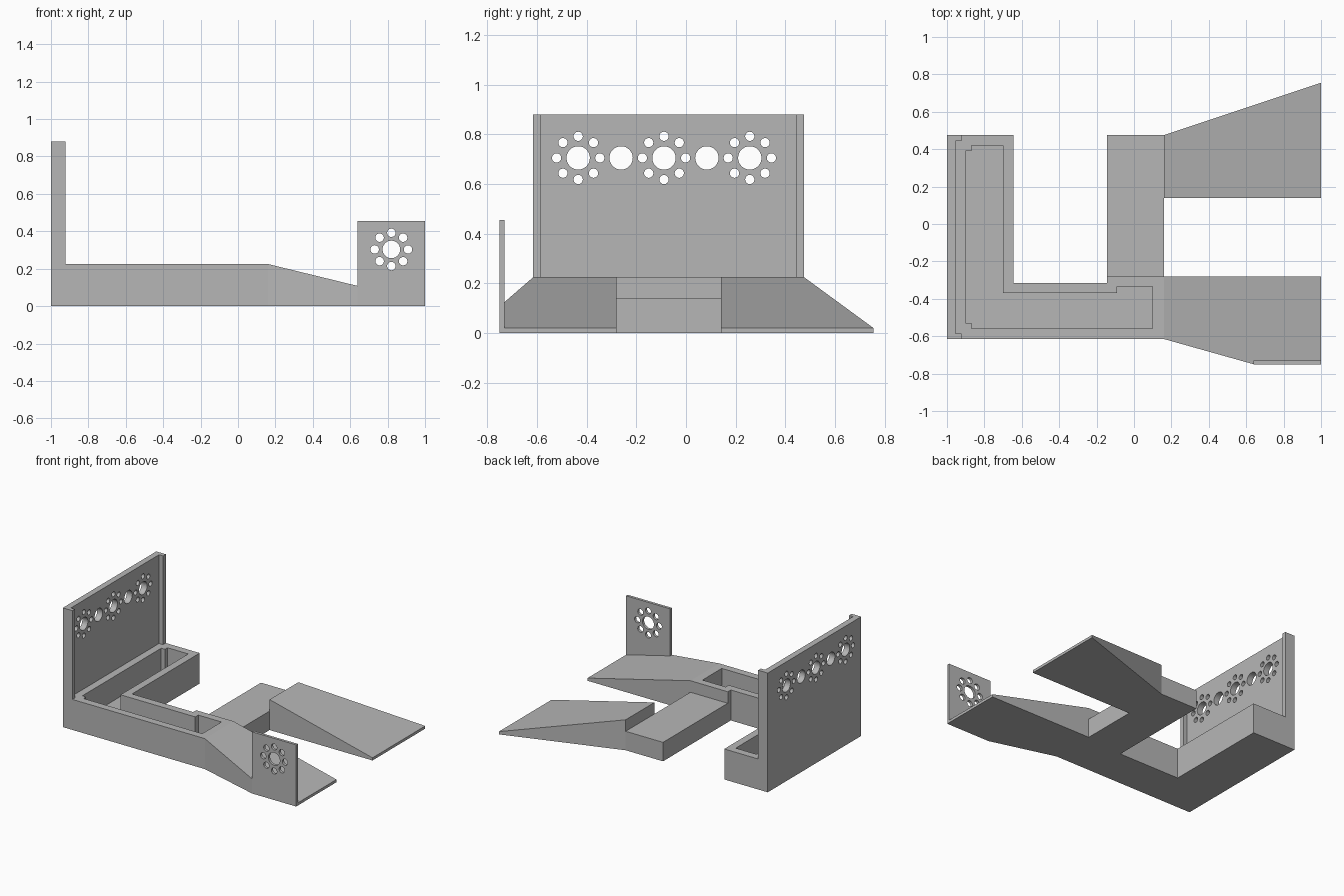
import bpy, bmesh, math
from mathutils import Matrix

cube = bpy.data.objects.get("Cube")
if cube:
    bpy.data.objects.remove(cube, do_unlink=True)

grey = bpy.data.materials.new("plain grey")
grey.use_nodes = True
grey.diffuse_color = (0.47, 0.47, 0.47, 1)
grey.node_tree.nodes["Principled BSDF"].inputs["Base Color"].default_value = grey.diffuse_color


def make_object(name, bm):
    bmesh.ops.recalc_face_normals(bm, faces=bm.faces)
    mesh = bpy.data.meshes.new(name)
    bm.to_mesh(mesh)
    bm.free()
    mesh.materials.append(grey)
    obj = bpy.data.objects.new(name, mesh)
    bpy.context.collection.objects.link(obj)
    return obj


def prism(name, outline, bottom, top):
    """Extrude a plan outline; top is a height or a function of x."""
    height = top if callable(top) else lambda x: top
    bm = bmesh.new()
    base = bm.faces.new([bm.verts.new((x, y, bottom)) for x, y in outline])
    lid = bmesh.ops.extrude_face_region(bm, geom=[base], use_keep_orig=True)["geom"]
    for v in lid:
        if isinstance(v, bmesh.types.BMVert):
            v.co.z = height(v.co.x)
    return make_object(name, bm)


def rect(x0, x1, y0, y1):
    return [(x0, y0), (x1, y0), (x1, y1), (x0, y1)]


def cut(obj, cutter):
    """Subtract the cutter from the object, then discard the cutter."""
    mod = obj.modifiers.new("cut", "BOOLEAN")
    mod.object = cutter
    mod.solver = "EXACT"
    cutter.hide_render = True
    bpy.context.view_layer.update()
    graph = bpy.context.evaluated_depsgraph_get()
    result = bpy.data.meshes.new_from_object(obj.evaluated_get(graph))
    obj.modifiers.clear()
    obj.data = result
    bpy.data.objects.remove(cutter, do_unlink=True)


def hole_cutter(circles, axis, place):
    """Cylinders for (u, z, radius) circles, lying along the given axis."""
    bm = bmesh.new()
    turn = Matrix.Rotation(math.pi / 2, 4, "Y" if axis == "X" else "X")
    for u, z, r in circles:
        spot = (place, u, z) if axis == "X" else (u, place, z)
        bmesh.ops.create_cone(bm, cap_ends=True, segments=32, radius1=r, radius2=r,
                              depth=0.2, matrix=Matrix.Translation(spot) @ turn)
    return make_object("hole_cutter", bm)


def ring(u, z, spread, r):
    """Eight small holes around a centre."""
    return [(u + spread * math.cos(i * math.pi / 4),
             z + spread * math.sin(i * math.pi / 4), r) for i in range(8)]


BASE_TOP = 0.225


def slope(x):
    return BASE_TOP + (0.02 - BASE_TOP) * (x - 0.16) / 0.84


# L-shaped tray with a stepped pocket
tray = prism("base_tray", [(-1, -.615), (.16, -.615), (.16, -.28), (-.145, -.28),
                           (-.145, -.315), (-.645, -.315), (-.645, .475), (-1, .475)],
             0, BASE_TOP)
pocket = prism("pocket_cutter", [(-.9, -.53), (-.87, -.53), (-.87, -.56), (.1, -.56),
                                 (.1, -.335), (-.09, -.335), (-.09, -.37), (-.7, -.37),
                                 (-.7, .42), (-.87, .42), (-.87, .39), (-.9, .39)],
               0.05, 0.4)
cut(tray, pocket)

# Low arm joining the tray to the rear ramp
prism("rear_arm", rect(-.145, .16, -.28, .475), 0, 0.14)

# Sloping ramps
prism("rear_ramp", [(.16, .14), (1, .14), (1, .755), (.16, .475)], 0, slope)
prism("front_ramp", [(.16, -.615), (.64, -.75), (.64, -.73), (1, -.73),
                     (1, -.28), (.16, -.28)], 0, slope)

# Tall wall with end flanges and a row of mounting holes
wall = prism("side_wall", [(-1, -.615), (-.922, -.615), (-.922, -.585), (-.955, -.585),
                           (-.955, .443), (-.922, .443), (-.922, .475), (-1, .475)],
             BASE_TOP, 0.88)
holes = []
for i in range(5):
    y = -0.434 + i * 0.1727
    holes.append((y, 0.705, 0.047))
    if i % 2 == 0:
        holes += ring(y, 0.705, 0.087, 0.0185)
cut(wall, hole_cutter(holes, "X", -0.98))

# Thin upright plate on the front ramp
plate = prism("front_plate", rect(.64, 1, -.75, -.73), 0, 0.455)
cut(plate, hole_cutter([(.82, .303, .047)] + ring(.82, .303, .089, .0225), "Y", -0.74))
